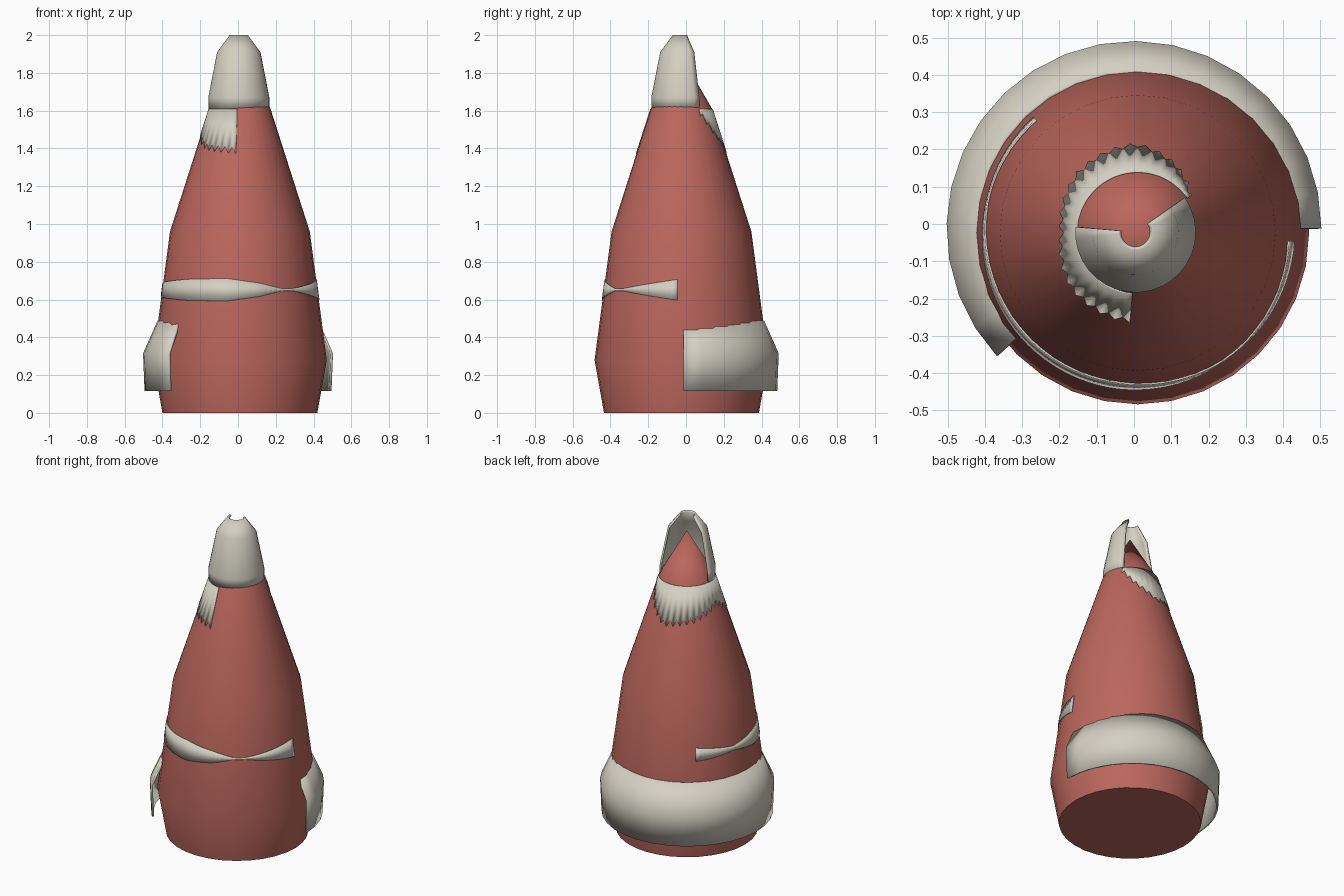
import bpy, bmesh, math

cube = bpy.data.objects.get("Cube")
if cube:
    bpy.data.objects.remove(cube, do_unlink=True)


def material(name, rgb):
    m = bpy.data.materials.new(name)
    m.use_nodes = True
    m.diffuse_color = (*rgb, 1)
    m.node_tree.nodes["Principled BSDF"].inputs["Base Color"].default_value = (*rgb, 1)
    return m


red = material("brick red", (0.50, 0.135, 0.11))
cream = material("warm off white", (0.66, 0.63, 0.54))


def lerp(points, x):
    """Piecewise linear value at x from (x, value) points."""
    for (x0, v0), (x1, v1) in zip(points, points[1:]):
        if x <= x1:
            return v0 + (v1 - v0) * max(0, x - x0) / (x1 - x0)
    return points[-1][1]


def sweep(name, centre, start, end, steps, profile, mat, thickness=0, angle=30):
    """Turn profile(azimuth, step) -> [(radius, z)] around a vertical axis."""
    bm = bmesh.new()
    columns = []
    for i in range(steps + 1):
        az = start + (end - start) * i / steps
        a = math.radians(az)
        columns.append([bm.verts.new((centre[0] + r * math.cos(a), centre[1] + r * math.sin(a), z))
                        for r, z in profile(az, i)])
    for c, d in zip(columns, columns[1:]):
        for j in range(len(c) - 1):
            bm.faces.new((c[j], d[j], d[j + 1], c[j + 1]))
    bmesh.ops.remove_doubles(bm, verts=bm.verts[:], dist=0.0002)
    mesh = bpy.data.meshes.new(name)
    bm.to_mesh(mesh)
    bm.free()
    mesh.materials.append(mat)
    obj = bpy.data.objects.new(name, mesh)
    bpy.context.collection.objects.link(obj)
    bpy.ops.object.select_all(action='DESELECT')
    obj.select_set(True)
    bpy.context.view_layer.objects.active = obj
    bpy.ops.object.shade_smooth_by_angle(angle=math.radians(angle))
    if thickness:
        mod = obj.modifiers.new("shell", 'SOLIDIFY')
        mod.thickness = thickness
        mod.offset = -1
    return obj


# Tapered body with a pointed tip
axis = (0.01, -0.024)
body_line = [(0, 0.41), (0.28, 0.46), (0.96, 0.37), (1.61, 0.162), (1.89, 0)]
body_profile = [(0, 0)] + [(r, z) for z, r in body_line]
sweep("body", axis, 0, 360, 32, lambda az, i: body_profile, red, angle=40)

# Open shell around the tip
shell = [(0.162, 1.61), (0.162, 1.67), (0.115, 1.91), (0.048, 2.0)]
sweep("tip_shell", (0.004, -0.022), 175, 395, 20, lambda az, i: shell, cream, 0.012, 40)

# Wide wrap around the back of the base
wrap = [(0.495, 0.115), (0.503, 0.315), (0.425, 0.49)]
sweep("base_wrap", (0, -0.012), 0, 223, 20, lambda az, i: wrap, cream, 0.013, 40)


def plate(low, high):
    """Thin strip that follows the body between two heights."""
    return [(lerp(body_line, z) + 0.004, z) for z in (low, high)]


# Ragged collar below the tip shell
collar_edge = [(35, 1.59), (60, 1.48), (90, 1.39), (135, 1.42),
               (180, 1.49), (220, 1.41), (265, 1.39)]


def collar(az, i):
    tooth = 0.018 if i % 2 else -0.018
    return plate(min(1.6, lerp(collar_edge, az) + tooth), 1.61)


sweep("ragged_collar", axis, 35, 265, 46, collar, cream, 0.005)

# Waist stripe that swells and pinches
stripe_half = [(132, 0.04), (165, 0.012), (190, 0.04), (225, 0.055), (260, 0.06),
               (285, 0.035), (302, 0.006), (312, 0.006), (357, 0.055)]


def stripe(az, i):
    half = lerp(stripe_half, az)
    return plate(0.652 - half, 0.652 + half)


sweep("waist_stripe", axis, 132, 357, 60, stripe, cream, 0.005)
